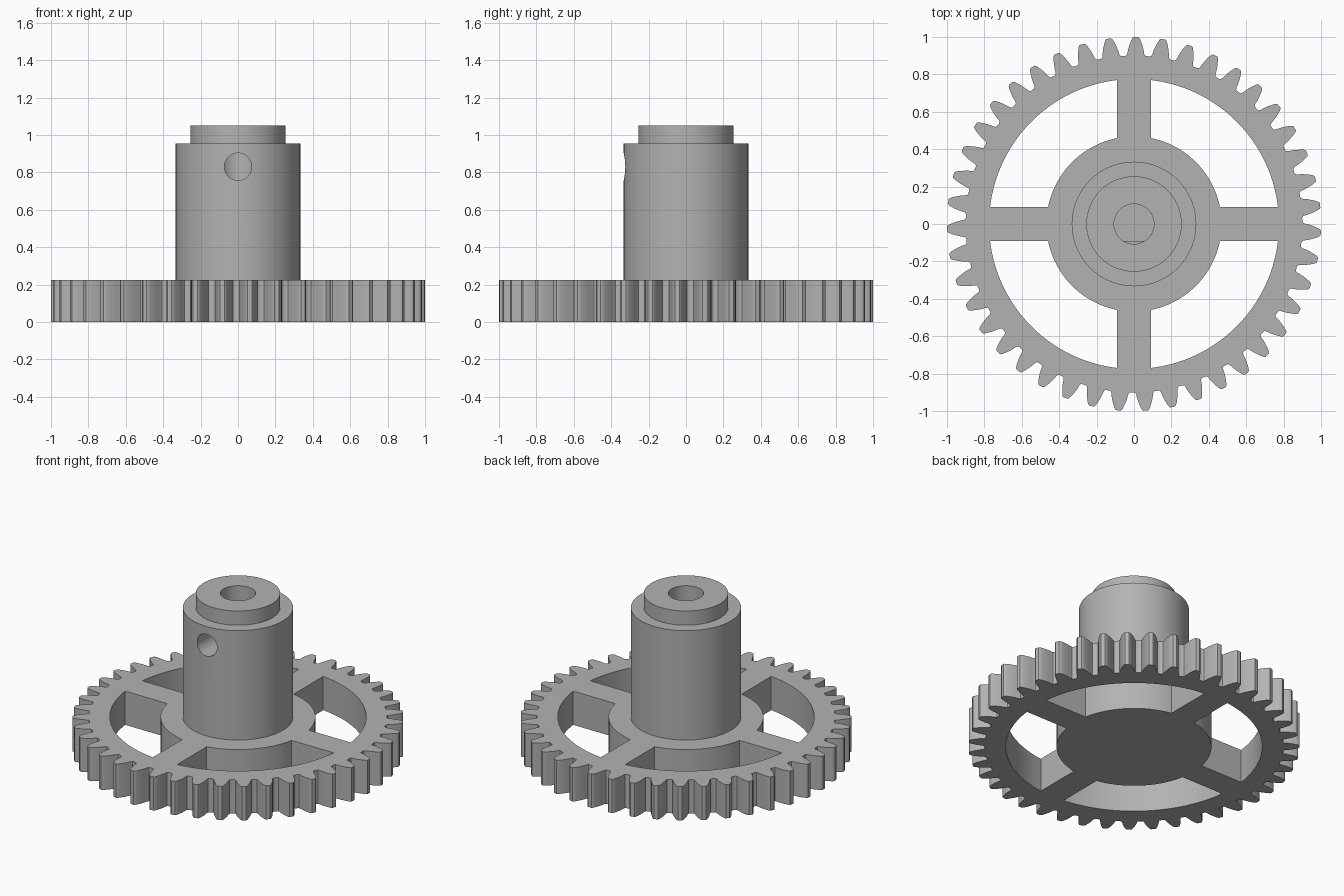
import bpy, bmesh
from math import sin, cos, tan, acos, asin, pi, radians, sqrt

cube = bpy.data.objects.get("Cube")
if cube:
    bpy.data.objects.remove(cube, do_unlink=True)

TEETH, TIP_R, ROOT_R, PITCH_R = 43, 1.0, 0.9, 0.9556
BASE_R = PITCH_R * cos(radians(20))
GEAR_TOP, RIM_R, HUB_R, SPOKE = 0.225, 0.775, 0.468, 0.09
BORE_R, BORE_FLOOR, FLAT_Y = 0.107, 0.25, -0.09

metal = bpy.data.materials.new("grey metal")
metal.use_nodes = True
GREY = (0.45, 0.45, 0.45, 1)
metal.diffuse_color = GREY
metal.node_tree.nodes["Principled BSDF"].inputs["Base Color"].default_value = GREY


def polar(r, a):
    return r * cos(a), r * sin(a)


def arc(r, start, end, steps):
    return [polar(r, start + (end - start) * i / steps) for i in range(steps + 1)]


def activate(obj):
    bpy.ops.object.select_all(action='DESELECT')
    obj.select_set(True)
    bpy.context.view_layer.objects.active = obj


def finish(obj):
    """Bake modifiers or curves to a mesh, then smooth the rounded faces."""
    activate(obj)
    bpy.ops.object.convert(target='MESH')
    obj.data.materials.clear()
    obj.data.materials.append(metal)
    bpy.ops.object.shade_smooth_by_angle(angle=radians(30))


def from_bmesh(name, bm):
    bmesh.ops.recalc_face_normals(bm, faces=bm.faces)
    mesh = bpy.data.meshes.new(name)
    bm.to_mesh(mesh)
    bm.free()
    obj = bpy.data.objects.new(name, mesh)
    bpy.context.collection.objects.link(obj)
    return obj


# Toothed outline from involute flanks and rounded roots
def involute(r):
    a = acos(min(1, BASE_R / r))
    return tan(a) - a


def half_angle(r):
    return pi / (2 * TEETH) + involute(PITCH_R) - involute(r)


flank = [(ROOT_R, half_angle(ROOT_R) + 0.012), (ROOT_R + 0.003, half_angle(ROOT_R) + 0.003)]
flank += [(r, half_angle(r)) for r in (0.912, 0.93, 0.95, 0.97, 0.985)]
flank += [(0.996, half_angle(0.996) - 0.001), (TIP_R, half_angle(TIP_R) - 0.005)]
outline = []
for t in range(TEETH):
    mid = radians(89.4) + 2 * pi * t / TEETH
    outline += [polar(r, mid - a) for r, a in flank]
    outline += [polar(r, mid + a) for r, a in reversed(flank)]

# Four windows leave the spokes between hub and rim
loops = [outline]
for q in range(4):
    inner, outer = asin(SPOKE / HUB_R), asin(SPOKE / RIM_R)
    turn = q * pi / 2
    loops.append(arc(RIM_R, turn + outer, turn + pi / 2 - outer, 32)
                 + arc(HUB_R, turn + pi / 2 - inner, turn + inner, 24))

curve = bpy.data.curves.new("gear_wheel", 'CURVE')
curve.dimensions = '2D'
curve.fill_mode = 'BOTH'
curve.extrude = GEAR_TOP / 2
for loop in loops:
    spline = curve.splines.new('POLY')
    spline.points.add(len(loop) - 1)
    for point, (x, y) in zip(spline.points, loop):
        point.co = (x, y, 0, 1)
    spline.use_cyclic_u = True
gear = bpy.data.objects.new("gear_wheel", curve)
bpy.context.collection.objects.link(gear)
gear.location.z = GEAR_TOP / 2
activate(gear)
bpy.ops.object.convert(target='MESH')
bm = bmesh.new()
bm.from_mesh(gear.data)
bmesh.ops.remove_doubles(bm, verts=bm.verts, dist=0.0002)
bmesh.ops.recalc_face_normals(bm, faces=bm.faces)
bm.to_mesh(gear.data)
bm.free()
finish(gear)

# Turned boss with stepped neck and blind bore
profile = [(0, 0.2), (0.333, 0.2), (0.333, 0.955), (0.255, 0.955),
           (0.255, 1.05), (BORE_R, 1.05), (BORE_R, BORE_FLOOR), (0, BORE_FLOOR)]
bm = bmesh.new()
verts = [bm.verts.new((r, 0, z)) for r, z in profile]
edges = [bm.edges.new(pair) for pair in zip(verts, verts[1:])]
bmesh.ops.spin(bm, geom=verts + edges, axis=(0, 0, 1), cent=(0, 0, 0),
               angle=2 * pi, steps=96)
bmesh.ops.remove_doubles(bm, verts=bm.verts, dist=0.0002)
boss = from_bmesh("boss", bm)

# Set screw hole through the front wall
bpy.ops.mesh.primitive_cylinder_add(vertices=48, radius=0.073, depth=0.4,
                                    location=(0, -0.22, 0.83), rotation=(pi / 2, 0, 0))
cutter = bpy.context.object
cutter.name = "screw_hole_cutter"
cutter.hide_render = True
cut = boss.modifiers.new("screw_hole", 'BOOLEAN')
cut.operation = 'DIFFERENCE'
cut.solver = 'EXACT'
cut.object = cutter
finish(boss)
bpy.data.objects.remove(cutter, do_unlink=True)

# Flat key inside the lower bore
half = acos(-FLAT_Y / BORE_R)
bm = bmesh.new()
face = bm.faces.new([bm.verts.new((x, y, BORE_FLOOR))
                     for x, y in arc(BORE_R, -pi / 2 - half, -pi / 2 + half, 12)])
top = bmesh.ops.extrude_face_region(bm, geom=[face])["geom"]
bmesh.ops.translate(bm, vec=(0, 0, 0.35),
                    verts=[v for v in top if isinstance(v, bmesh.types.BMVert)])
finish(from_bmesh("bore_flat", bm))
